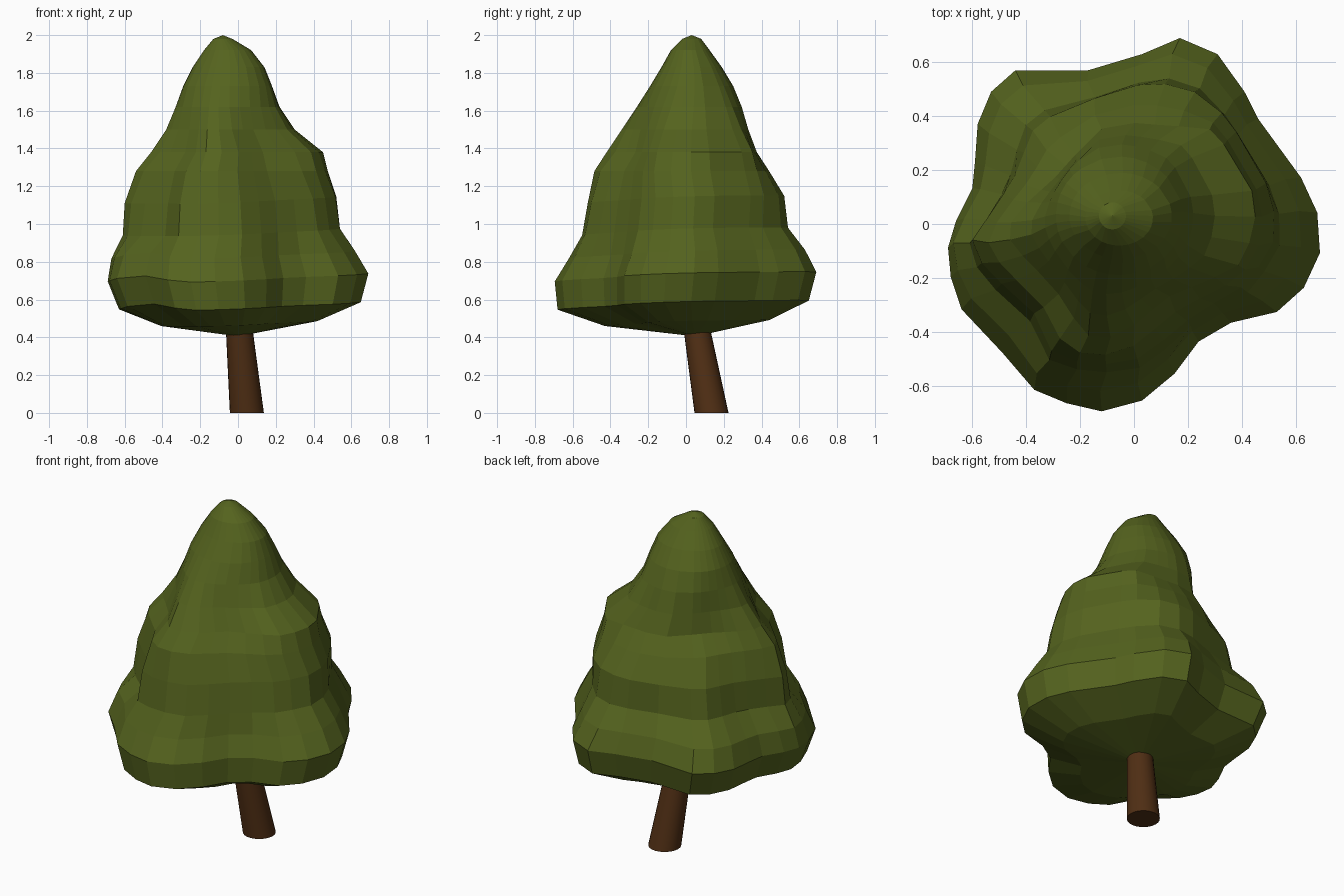
import bpy, bmesh, math

if "Cube" in bpy.data.objects:
    bpy.data.objects.remove(bpy.data.objects["Cube"])


def material(name, color):
    m = bpy.data.materials.new(name)
    m.diffuse_color = (*color, 1)
    m.use_nodes = True
    m.node_tree.nodes["Principled BSDF"].inputs["Base Color"].default_value = m.diffuse_color
    return m


def make_object(name, bm, mat):
    bmesh.ops.recalc_face_normals(bm, faces=bm.faces)
    me = bpy.data.meshes.new(name)
    bm.to_mesh(me)
    bm.free()
    ob = bpy.data.objects.new(name, me)
    bpy.context.collection.objects.link(ob)
    me.materials.append(mat)
    return ob


def radius_at(outline, ang):
    """Radius of a star-shaped polygon along a ray from the origin."""
    c, s = math.cos(ang), math.sin(ang)
    for (ax, ay), (bx, by) in zip(outline, outline[1:] + outline[:1]):
        ca, cb = c * ay - s * ax, c * by - s * bx
        if ca <= 0 < cb:
            t = ca / (ca - cb)
            return (ax + t * (bx - ax)) * c + (ay + t * (by - ay)) * s
    return 0.5


# Plan outlines of the lobed skirt, middle and upper tiers, counter-clockwise
skirt = [(.69, -.10), (.68, .05), (.62, .18), (.46, .40), (.41, .50), (.31, .64),
         (.17, .70), (.03, .64), (-.17, .58), (-.44, .58), (-.53, .50), (-.58, .38),
         (-.59, .24), (-.60, .14), (-.66, .02), (-.69, -.08), (-.68, -.19), (-.64, -.31),
         (-.49, -.47), (-.37, -.61), (-.25, -.66), (-.12, -.69), (.03, -.65), (.15, -.55),
         (.24, -.43), (.36, -.36), (.53, -.32), (.63, -.23)]
middle = [(.52, -.08), (.52, .05), (.46, .22), (.36, .36), (.28, .47), (.17, .53),
          (.02, .52), (-.21, .44), (-.33, .40), (-.39, .34), (-.42, .2), (-.50, .05),
          (-.61, -.09), (-.54, -.19), (-.43, -.29), (-.34, -.37), (-.30, -.50),
          (-.20, -.53), (-.06, -.54), (.05, -.52), (.15, -.43), (.26, -.34), (.42, -.24)]
upper = [(.44, -.03), (.45, .08), (.40, .22), (.28, .35), (.12, .36), (0, .37),
         (-.10, .35), (-.19, .26), (-.27, .17), (-.36, .09), (-.45, -.02), (-.38, -.11),
         (-.28, -.21), (-.22, -.29), (-.17, -.39), (-.05, -.40), (.04, -.34),
         (.12, -.26), (.24, -.21), (.38, -.15)]
angles = [math.atan2(y, x) for x, y in skirt]

# Rings: z, xmin, xmax, ymin, ymax, shape (0 skirt, 1 middle, 2 upper, 3 round)
rings = [(.475, -.41, .42, -.43, .44, 0),
         (.57, -.63, .65, -.68, .65, 0),
         (.72, -.69, .69, -.695, .69, 0),
         (.84, -.67, .62, -.62, .63, .3),
         (.96, -.61, .54, -.55, .54, .85),
         (1.13, -.60, .52, -.52, .52, 1.2),
         (1.28, -.54, .475, -.485, .44, 1.6),
         (1.38, -.46, .45, -.42, .375, 2),
         (1.50, -.38, .30, -.34, .33, 2.3),
         (1.62, -.33, .22, -.26, .295, 2.7),
         (1.73, -.29, .18, -.19, .25, 3),
         (1.83, -.24, .14, -.13, .19, 3),
         (1.92, -.18, .07, -.08, .125, 3),
         (1.98, -.13, -.03, -.02, .08, 3)]

# Foliage: loft of the rings, closed by a tip and an underside point
bm = bmesh.new()
loops = []
for z, x0, x1, y0, y1, k in rings:
    pts = []
    for a in angles:
        r = [radius_at(skirt, a), radius_at(middle, a), radius_at(upper, a), .42]
        i = min(int(k), 2)
        r = r[i] + (r[i + 1] - r[i]) * (k - i)
        pts.append((r * math.cos(a), r * math.sin(a)))
    xs, ys = zip(*pts)
    loop = []
    for x, y in pts:
        u = x0 + (x - min(xs)) / (max(xs) - min(xs)) * (x1 - x0)
        v = y0 + (y - min(ys)) / (max(ys) - min(ys)) * (y1 - y0)
        lean = .03 * (u + v) if z < 1.2 else 0
        # the rim lifts in the hollow between the left and front lobes
        if .5 < z < .9:
            lean += .04 * max(0, 1 - abs(math.atan2(y, x) + 2.45) / .5)
        loop.append(bm.verts.new((u, v, z + lean)))
    loops.append(loop)
n = len(angles)
for lo, hi in zip(loops, loops[1:]):
    for i in range(n):
        j = (i + 1) % n
        bm.faces.new((lo[i], lo[j], hi[j], hi[i]))
for loop, p in ((loops[0], (0, .05, .405)), (loops[-1], (-.08, .03, 2.0))):
    tip = bm.verts.new(p)
    for i in range(n):
        bm.faces.new((loop[i], loop[(i + 1) % n], tip))
make_object("foliage", bm, material("leaf_green", (.09, .125, .013)))

# Trunk: leaning tapered cylinder running up into the foliage
bm = bmesh.new()
ends = []
for cx, cy, z, r in ((.047, .135, 0, .09), (.005, .055, .46, .07)):
    ends.append([bm.verts.new((cx + r * math.cos(t * math.tau / 24),
                               cy + r * math.sin(t * math.tau / 24), z)) for t in range(24)])
    bm.faces.new(ends[-1])
for i in range(24):
    j = (i + 1) % 24
    bm.faces.new((ends[0][i], ends[0][j], ends[1][j], ends[1][i]))
trunk = make_object("trunk", bm, material("bark_brown", (.08, .028, .007)))
bpy.context.view_layer.objects.active = trunk
trunk.select_set(True)
bpy.ops.object.shade_smooth_by_angle(angle=math.radians(40))
